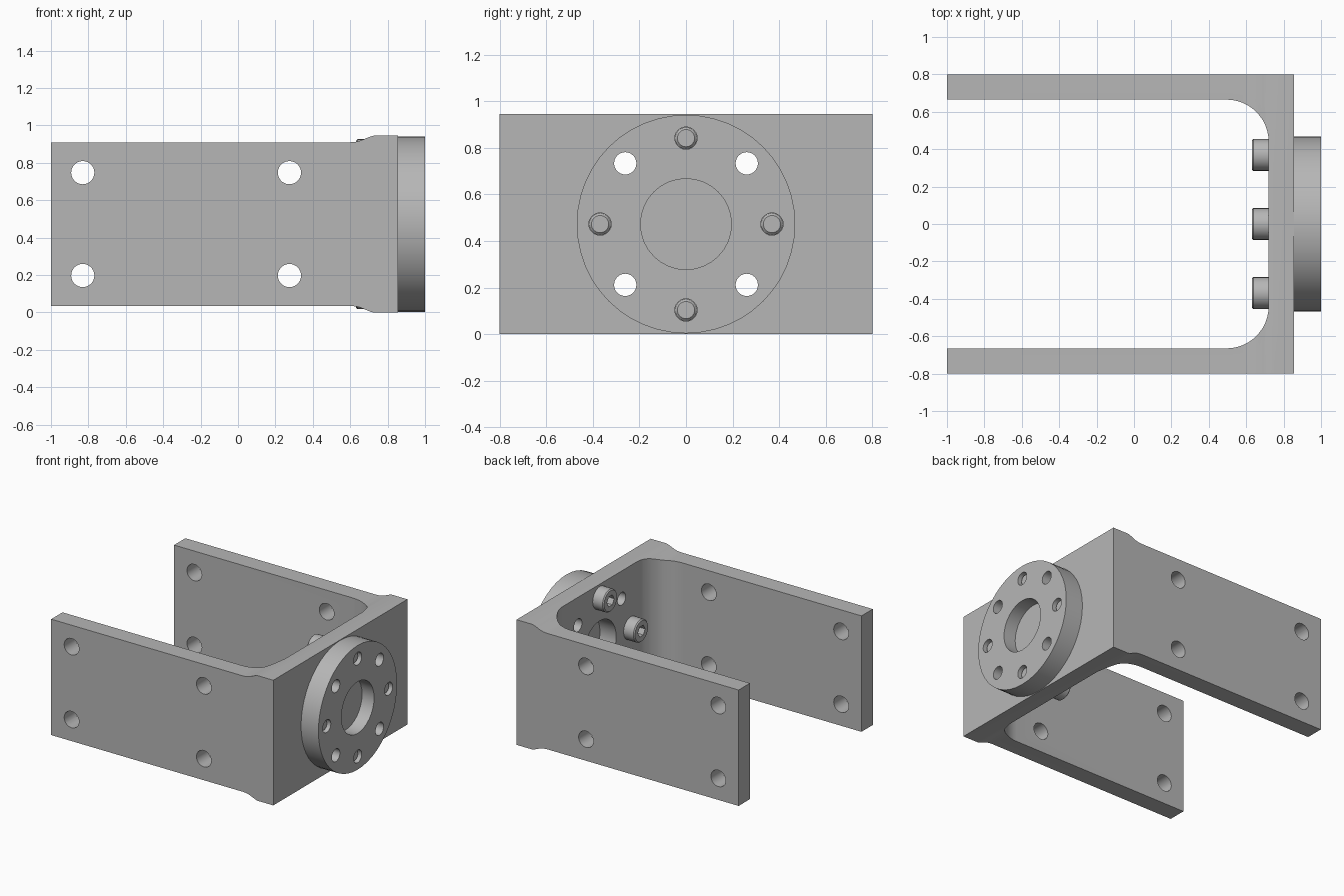
import bpy, bmesh
from math import sin, cos, pi
from mathutils import Matrix, Vector

cube = bpy.data.objects.get("Cube")
if cube:
    bpy.data.objects.remove(cube, do_unlink=True)

MID = 0.4725          # height of the flange axis
BOLT_CIRCLE = 0.369
BACK, INNER, OUTER, TIP = -1.0, 0.72, 0.855, 1.0

metal = bpy.data.materials.new("machined grey")
metal.use_nodes = True
grey = (0.47, 0.47, 0.47, 1)
metal.diffuse_color = grey
metal.node_tree.nodes["Principled BSDF"].inputs["Base Color"].default_value = grey


def make_object(name, bm):
    bmesh.ops.recalc_face_normals(bm, faces=bm.faces)
    mesh = bpy.data.meshes.new(name)
    bm.to_mesh(mesh)
    bm.free()
    mesh.materials.append(metal)
    obj = bpy.data.objects.new(name, mesh)
    bpy.context.collection.objects.link(obj)
    return obj


def prism(name, points, direction):
    """Extrude a closed outline along a direction."""
    bm = bmesh.new()
    face = bm.faces.new([bm.verts.new(p) for p in points])
    new = bmesh.ops.extrude_face_region(bm, geom=[face])["geom"]
    bmesh.ops.translate(bm, vec=direction,
                        verts=[v for v in new if isinstance(v, bmesh.types.BMVert)])
    return make_object(name, bm)


def lathe_x(name, profile, y, z, sides):
    """Solid turned about a line parallel to x; profile is (x, radius)."""
    bm = bmesh.new()
    rings = [[bm.verts.new((x, y + r * cos(2 * pi * i / sides), z + r * sin(2 * pi * i / sides)))
              for i in range(sides)] for x, r in profile]
    for a, b in zip(rings, rings[1:]):
        for i in range(sides):
            j = (i + 1) % sides
            bm.faces.new((a[i], a[j], b[j], b[i]))
    bm.faces.new(rings[0])
    bm.faces.new(rings[-1])
    return make_object(name, bm)


def rod_y(name, x, z, radius):
    bm = bmesh.new()
    bmesh.ops.create_cone(bm, cap_ends=True, segments=28, radius1=radius, radius2=radius, depth=2,
                          matrix=Matrix.Translation((x, 0, z)) @ Matrix.Rotation(pi / 2, 4, 'X'))
    return make_object(name, bm)


def boolean(target, tool, operation='DIFFERENCE'):
    tool.hide_render = True
    mod = target.modifiers.new("cut", 'BOOLEAN')
    mod.operation, mod.solver, mod.object = operation, 'EXACT', tool
    select(target)
    bpy.ops.object.modifier_apply(modifier=mod.name)
    bpy.data.objects.remove(tool, do_unlink=True)


def select(obj):
    bpy.ops.object.select_all(action='DESELECT')
    obj.select_set(True)
    bpy.context.view_layer.objects.active = obj


def around(count, start):
    for i in range(count):
        a = start + 2 * pi * i / count
        yield BOLT_CIRCLE * cos(a), MID + BOLT_CIRCLE * sin(a)


# U-shaped bracket outline with large inner corner fillets
fillet, wall = 0.225, 0.665
arc = [(INNER - fillet + fillet * sin(pi / 2 * i / 12),
        wall - fillet + fillet * cos(pi / 2 * i / 12)) for i in range(13)]
half = [(OUTER, 0.8), (BACK, 0.8), (BACK, wall)] + arc
outline = half + [(x, -y) for x, y in reversed(half)]
bracket = prism("bracket", [(x, y, 0) for x, y in outline], Vector((0, 0, 2 * MID)))

# Side profile: arms slightly lower than the end plate, with a curved step
step = [(BACK - 0.1, 0.4375), (0.6, 0.4375), (0.63, 0.44), (0.655, 0.446),
        (0.69, 0.461), (0.71, 0.469), (0.725, MID), (OUTER + 0.1, MID)]
side = [(x, h) for x, h in step] + [(x, -h) for x, h in reversed(step)]
envelope = prism("envelope", [(x, -1, MID + h) for x, h in side], Vector((0, 2, 0)))
boolean(bracket, envelope, 'INTERSECT')

# Mounting holes through both arms
for x in (-0.83, 0.275):
    for z in (MID - 0.275, MID + 0.275):
        boolean(bracket, rod_y("arm_hole", x, z, 0.062))

# Round flange
flange = lathe_x("flange", [(OUTER, 0.469), (TIP, 0.469)], 0, MID, 48)

# Centre bore of the plate, blind recess of the flange, and screw holes
boolean(bracket, lathe_x("bore", [(0.6, 0.195), (0.9, 0.195)], 0, MID, 32))
boolean(flange, lathe_x("recess", [(0.9, 0.195), (1.1, 0.195)], 0, MID, 32))
for y, z in around(8, 0):
    for part in (bracket, flange):
        boolean(part, lathe_x("screw_hole", [(0.5, 0.048), (1.2, 0.048)], y, z, 24))

# Four socket-head bolts
bolts = []
for n, (y, z) in enumerate(around(4, 0)):
    bolt = lathe_x(f"bolt_{n + 1}",
                   [(0.63, 0.077), (0.638, 0.085), (INNER, 0.085), (INNER, 0.047),
                    (0.965, 0.047), (0.975, 0.037)], y, z, 28)
    boolean(bolt, lathe_x("hex_socket", [(0.6, 0.043), (0.68, 0.043)], y, z, 6))
    bolts.append(bolt)

for obj in [bracket, flange] + bolts:
    select(obj)
    bpy.ops.object.shade_smooth_by_angle(angle=pi / 6)
